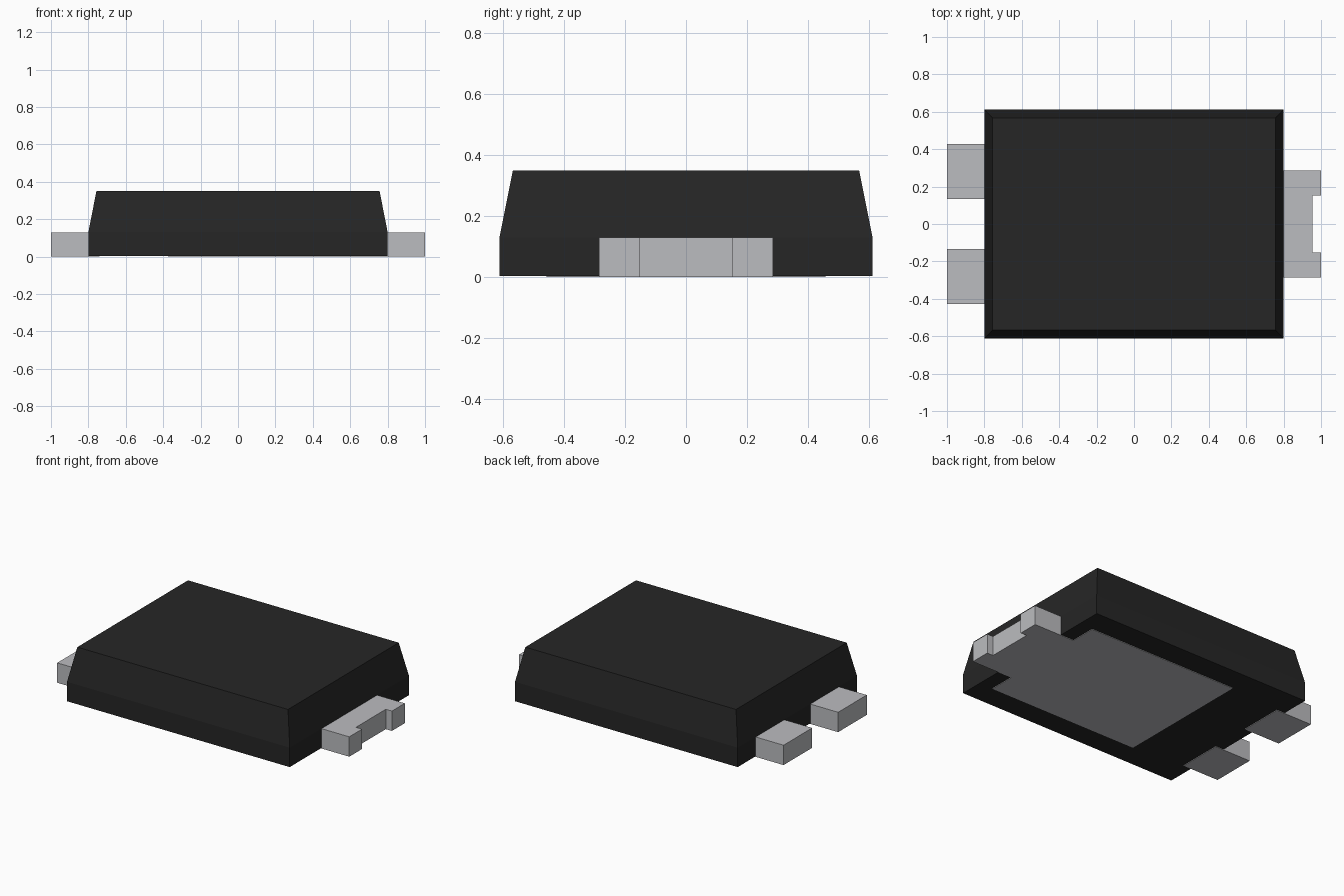
import bpy
import bmesh

cube = bpy.data.objects.get("Cube")
if cube:
    bpy.data.objects.remove(cube, do_unlink=True)


def material(name, colour):
    mat = bpy.data.materials.new(name)
    mat.use_nodes = True
    mat.diffuse_color = colour
    bsdf = mat.node_tree.nodes["Principled BSDF"]
    bsdf.inputs["Base Color"].default_value = colour
    bsdf.inputs["Roughness"].default_value = 0.6
    return mat


black = material("black plastic", (0.019, 0.019, 0.019, 1))
silver = material("silver metal", (0.50, 0.505, 0.525, 1))


def rect(x, y):
    return [(-x, -y), (x, -y), (x, y), (-x, y)]


def loft(name, sections, mat):
    """Join outlines of equal length, each given as (height, points)."""
    bm = bmesh.new()
    rings = [[bm.verts.new((x, y, z)) for x, y in pts] for z, pts in sections]
    bm.faces.new(rings[0])
    bm.faces.new(rings[-1])
    count = len(rings[0])
    for low, high in zip(rings, rings[1:]):
        for i in range(count):
            j = (i + 1) % count
            bm.faces.new((low[i], low[j], high[j], high[i]))
    bmesh.ops.recalc_face_normals(bm, faces=bm.faces)
    mesh = bpy.data.meshes.new(name)
    bm.to_mesh(mesh)
    bm.free()
    mesh.materials.append(mat)
    obj = bpy.data.objects.new(name, mesh)
    bpy.context.collection.objects.link(obj)
    return obj


LEAD_TOP = 0.13

# Moulded body: straight lower walls, tapered upper walls
loft("body", [(0.004, rect(0.8, 0.612)),
              (LEAD_TOP, rect(0.8, 0.612)),
              (0.35, rect(0.757, 0.568))], black)

# Heat pad under the body, with a notched tab out of one end
half = [(-0.375, 0.457), (0.705, 0.457), (0.705, 0.285),
        (0.999, 0.285), (0.999, 0.153), (0.955, 0.153)]
outline = half + [(x, -y) for x, y in reversed(half)]
loft("heat_pad", [(0, outline), (LEAD_TOP - 0.001, outline)], silver)

# Two block leads at the other end
for name, y in (("back_lead", 0.28), ("front_lead", -0.28)):
    pts = [(x - 0.87, dy + y) for x, dy in rect(0.13, 0.147)]
    loft(name, [(0, pts), (LEAD_TOP - 0.001, pts)], silver)
